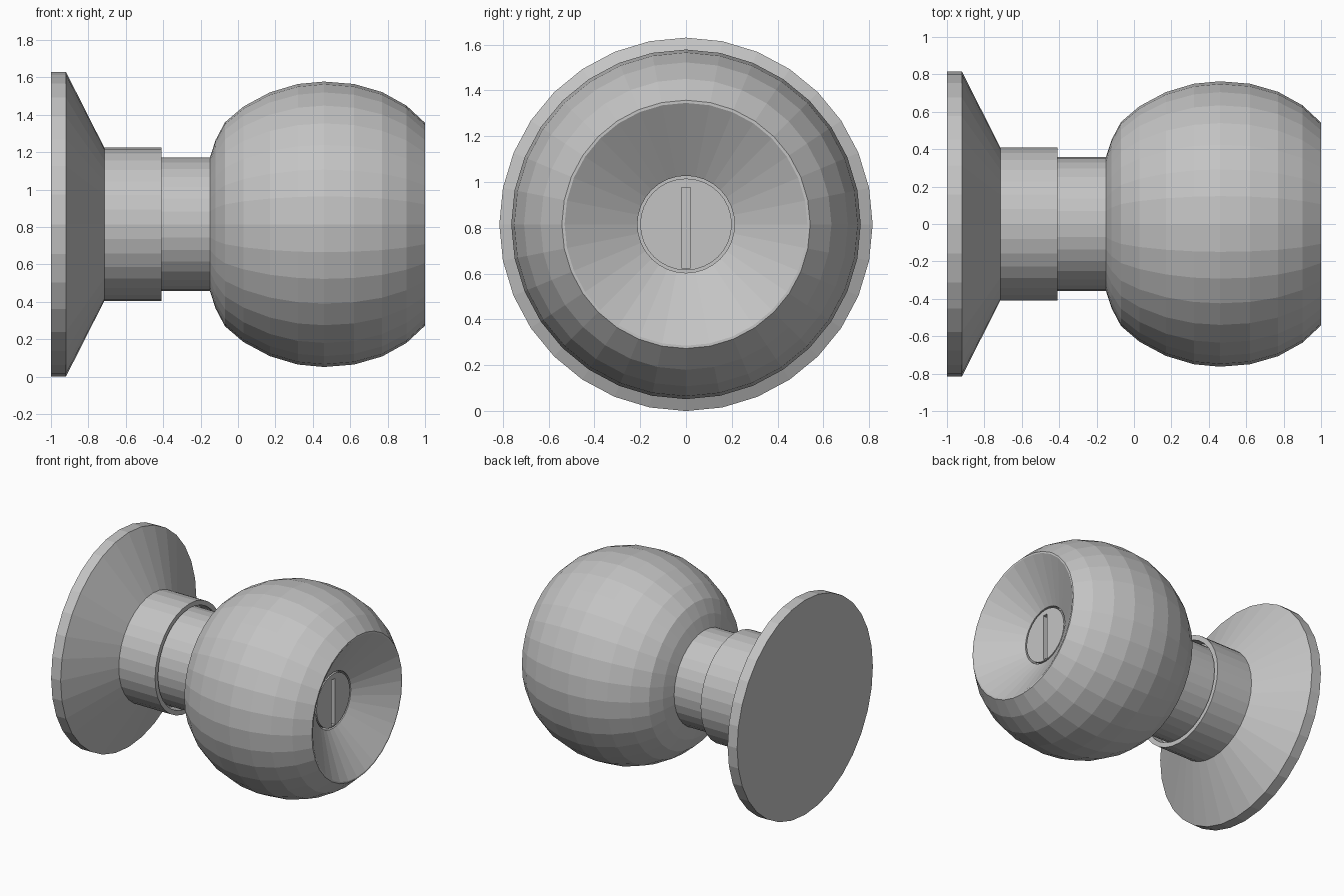
import bpy, bmesh, math
from mathutils import Matrix

if "Cube" in bpy.data.objects:
    bpy.data.objects.remove(bpy.data.objects["Cube"], do_unlink=True)

AXIS_Z = 0.815
SIDES = 32

steel = bpy.data.materials.new("brushed grey metal")
steel.use_nodes = True
GREY = (0.55, 0.55, 0.55, 1)
steel.diffuse_color = GREY
steel.node_tree.nodes["Principled BSDF"].inputs["Base Color"].default_value = GREY


def finish(name, bm):
    bmesh.ops.recalc_face_normals(bm, faces=bm.faces)
    mesh = bpy.data.meshes.new(name)
    bm.to_mesh(mesh)
    bm.free()
    mesh.materials.append(steel)
    obj = bpy.data.objects.new(name, mesh)
    bpy.context.collection.objects.link(obj)
    return obj


def lathe(name, profile):
    """Revolve (x, radius) points around the horizontal axis."""
    bm = bmesh.new()
    verts = [bm.verts.new((x, 0, r)) for x, r in profile]
    edges = [bm.edges.new(pair) for pair in zip(verts, verts[1:])]
    bmesh.ops.spin(bm, geom=verts + edges, cent=(0, 0, 0), axis=(1, 0, 0),
                   angle=math.tau, steps=SIDES, use_duplicate=False)
    bmesh.ops.remove_doubles(bm, verts=bm.verts, dist=0.0005)
    bmesh.ops.translate(bm, verts=bm.verts, vec=(0, 0, AXIS_Z))
    return finish(name, bm)


# Wall plate with its flared cone and hollow collar
lathe("wall_plate", [(-1, 0), (-1, 0.815), (-0.92, 0.815), (-0.715, 0.41),
                     (-0.41, 0.41), (-0.41, 0.375), (-0.5, 0.375), (-0.5, 0)])

# Neck, round grip and conical recess in the end face
lathe("knob", [(-0.5, 0.357), (-0.15, 0.357), (-0.12, 0.45), (-0.07, 0.545),
               (0.03, 0.63), (0.17, 0.705), (0.32, 0.75), (0.46, 0.763),
               (0.62, 0.75), (0.77, 0.707), (0.9, 0.635), (1, 0.542),
               (1, 0.53), (0.8, 0.212), (0.74, 0.212), (0.74, 0)])

# Lock cylinder with a recessed key slot
lock = lathe("lock_cylinder", [(0.735, 0), (0.735, 0.2), (0.8, 0.2), (0.8, 0)])
bm = bmesh.new()
bmesh.ops.create_cube(bm, size=1, matrix=Matrix.Translation((0.8, 0, 0.8))
                      @ Matrix.Diagonal((0.1, 0.04, 0.35, 1)))
cutter = finish("key_slot_cutter", bm)
cutter.hide_render = True
cutter.hide_set(True)
slot = lock.modifiers.new("key slot", "BOOLEAN")
slot.operation = "DIFFERENCE"
slot.solver = "EXACT"
slot.object = cutter
